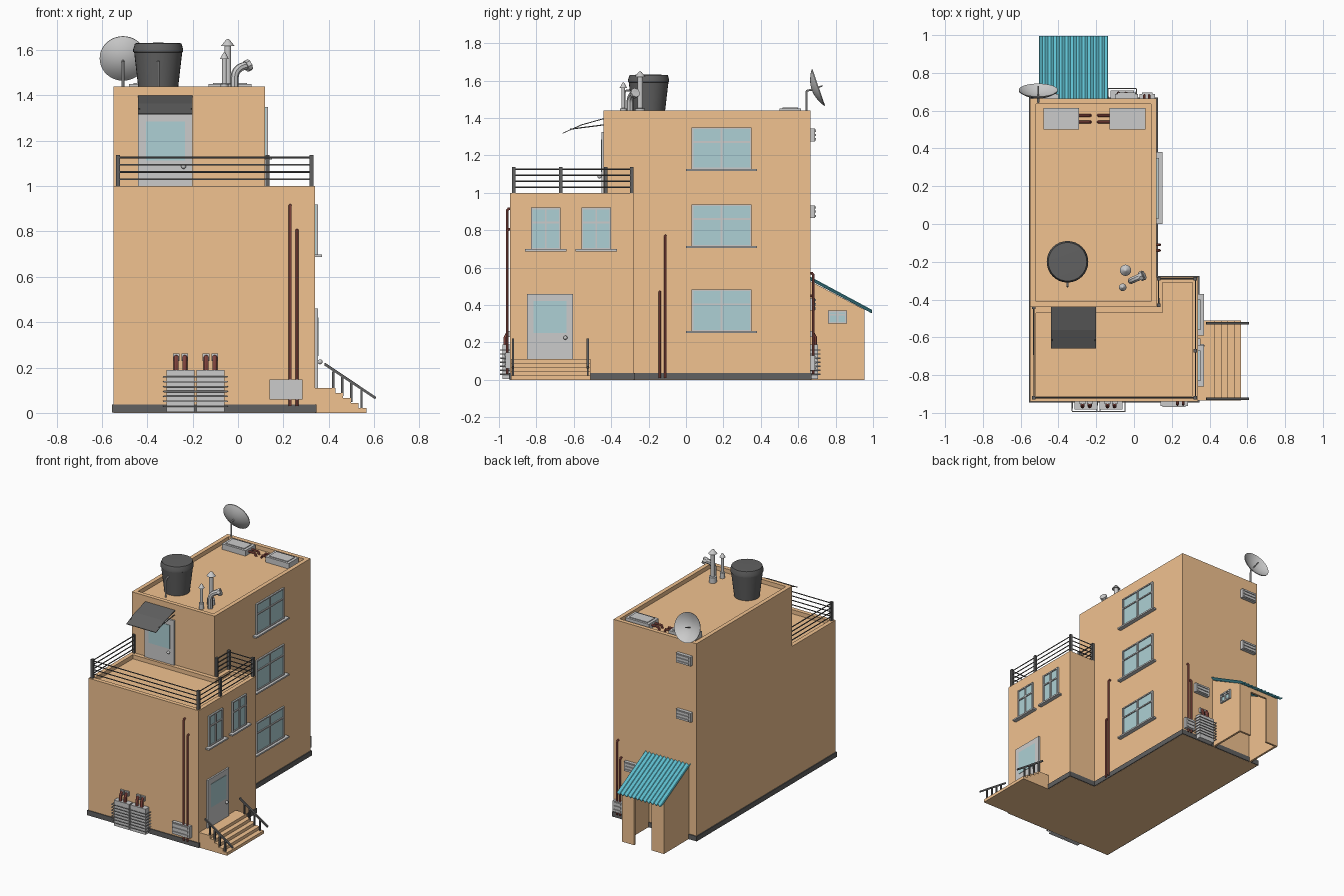
import bpy, bmesh, math
from mathutils import Vector

if "Cube" in bpy.data.objects:
    bpy.data.objects.remove(bpy.data.objects["Cube"])

def mat(name, r, g, b):
    m = bpy.data.materials.new(name)
    m.diffuse_color = (r, g, b, 1)
    m.use_nodes = True
    m.node_tree.nodes["Principled BSDF"].inputs["Base Color"].default_value = m.diffuse_color
    return m

ORANGE = mat("orange_plaster", .88, .54, .28)
BLACK = mat("black", .12, .12, .12)
GLASS = mat("glass", .42, .63, .66)
TEAL = mat("teal_sheet", .13, .6, .72)
RED = mat("red_pipe", .38, .1, .08)
GREY = None

def finish(name, bm, m=GREY, smooth=False):
    bmesh.ops.recalc_face_normals(bm, faces=bm.faces)
    me = bpy.data.meshes.new(name)
    bm.to_mesh(me)
    bm.free()
    return link(name, me, m, smooth)

def link(name, me, m, smooth):
    if smooth:
        me.shade_smooth()
        me.set_sharp_from_angle(angle=math.radians(40))
    ob = bpy.data.objects.new(name, me)
    bpy.context.collection.objects.link(ob)
    if m:
        me.materials.clear()
        me.materials.append(m)
    return ob

# Wall frames: u along the wall, w outward, v up
def front(base): return lambda u, w, v: Vector((u, base - w, v))
def back(base): return lambda u, w, v: Vector((u, base + w, v))
def right(base): return lambda u, w, v: Vector((base + w, u, v))
def world(u, w, v): return Vector((u, w, v))

def boxes(name, m, items, f=world):
    bm = bmesh.new()
    for u0, u1, w0, w1, v0, v1 in items:
        a, b = f(u0, w0, v0), f(u1, w1, v1)
        vs = bmesh.ops.create_cube(bm, size=1)["verts"]
        for p in vs:
            p.co = Vector([(a[i] + b[i]) / 2 + p.co[i] * abs(b[i] - a[i]) for i in range(3)])
    return finish(name, bm, m)

def prism_bm(pts, vec):
    bm = bmesh.new()
    face = bm.faces.new([bm.verts.new(p) for p in pts])
    ext = bmesh.ops.extrude_face_region(bm, geom=[face])["geom"]
    bmesh.ops.translate(bm, vec=vec, verts=[g for g in ext if isinstance(g, bmesh.types.BMVert)])
    bmesh.ops.recalc_face_normals(bm, faces=bm.faces)
    if not any(face in e.link_faces for e in bm.edges):
        bm.faces.new(face.verts)
    return bm

def prism(name, m, pts, vec):
    return finish(name, prism_bm(pts, vec), m)

def tubes(name, m, paths, r, f=world):
    cu = bpy.data.curves.new(name, "CURVE")
    cu.dimensions, cu.bevel_depth, cu.bevel_resolution, cu.use_fill_caps = "3D", r, 2, True
    for path in paths:
        s = cu.splines.new("POLY")
        s.points.add(len(path) - 1)
        for p, c in zip(s.points, path):
            p.co = (*f(*c), 1)
    tmp = bpy.data.objects.new(name + "_path", cu)
    bpy.context.collection.objects.link(tmp)
    dg = bpy.context.evaluated_depsgraph_get()
    me = bpy.data.meshes.new_from_object(tmp.evaluated_get(dg))
    bpy.data.objects.remove(tmp)
    return link(name, me, m, True)

def lathe(name, m, profile, loc, steps=32):
    bm = bmesh.new()
    vs = [bm.verts.new((r, 0, z)) for r, z in profile]
    es = [bm.edges.new(p) for p in zip(vs, vs[1:])]
    bmesh.ops.spin(bm, geom=vs + es, axis=(0, 0, 1), cent=(0, 0, 0), angle=math.tau, steps=steps)
    bmesh.ops.remove_doubles(bm, verts=bm.verts, dist=1e-5)
    ob = finish(name, bm, m, True)
    ob.location = loc
    return ob

# Main volumes with grey recessed roofs
def block(name, pts, h):
    bm = prism_bm([(x, y, 0) for x, y in pts], (0, 0, h))
    top = max(bm.faces, key=lambda q: q.calc_center_median().z)
    bmesh.ops.inset_region(bm, faces=[top], thickness=.03, use_even_offset=True)
    new = bmesh.ops.extrude_discrete_faces(bm, faces=[top])["faces"]
    bmesh.ops.translate(bm, vec=(0, 0, -.03), verts=new[0].verts)
    for q in bm.faces:
        q.material_index = int(q.calc_center_median().z > h - .04)
    ob = finish(name, bm, ORANGE)
    grey = bpy.data.materials.new("roof_grey")
    grey.diffuse_color = (.8, .8, .8, 1)
    grey.use_nodes = True
    grey.node_tree.nodes["Principled BSDF"].inputs["Base Color"].default_value = grey.diffuse_color
    ob.data.materials.append(grey)

block("tall_block", [(-.55, -.44), (.12, -.44), (.12, .665), (-.55, .665)], 1.44)
block("front_block", [(-.55, -.94), (.34, -.94), (.34, -.28), (.12, -.28), (.12, -.44), (-.55, -.44)], 1.0)
prism("plinth", BLACK, [(x, y, .001) for x, y in ((-.556, -.946), (.346, -.946), (.346, -.274),
      (.126, -.274), (.126, .671), (-.556, .671))], (0, 0, .036))

# Windows and doors
def window(name, f, u0, u1, v0, v1, sill=.03):
    t, um, vm = .009, (u0 + u1) / 2, v0 + (v1 - v0) * .63
    boxes(name + "_glass", GLASS, [(u0, u1, -.01, .004, v0, v1)], f)
    bars = [(a, a + t, -.01, .012, v0, v1) for a in (u0, um - t / 2, u1 - t)]
    bars += [(u0, u1, -.01, .0115, a, a + t) for a in (v0, vm, v1 - t)]
    if sill:
        bars.append((u0 - .03, u1 + .03, -.01, sill, v0 - .008, v0 + .003))
    boxes(name + "_frame", GREY, bars, f)

for i, z in enumerate((.258, .713, 1.125)):
    window(f"side_window_{i}", right(.12), .03, .35, z, z + .225)
for i, y in enumerate((-.83, -.56)):
    window(f"front_block_window_{i}", right(.34), y, y + .16, .695, .92)

def door(name, f, u0, u1, v0, v1, knob):
    boxes(name, GREY, [(u0, u1, -.01, .012, v0, v1)], f)
    boxes(name + "_glass", GLASS, [(u0 + .034, u1 - .034, 0, .015, v0 + .14, v1 - .04)], f)
    bm = bmesh.new()
    bmesh.ops.create_uvsphere(bm, u_segments=12, v_segments=8, radius=.011)
    finish(name + "_knob", bm, GREY, True).location = f(knob, .022, v0 + .115)

door("entrance_door", right(.34), -.85, -.605, .11, .46, -.645)
door("terrace_door", front(-.44), -.44, -.20, .972, 1.325, -.24)

# Awning over terrace door
prism("awning", BLACK, [(-.44, -.435, 1.40), (-.44, -.56, 1.365), (-.44, -.66, 1.32),
      (-.44, -.66, 1.316), (-.44, -.56, 1.36), (-.44, -.435, 1.395)], (.24, 0, 0))
tubes("awning_rods", BLACK, [[(x, -.44, 1.363), (x, -.62, 1.34)] for x in (-.435, -.205)], .003)

# Terrace railing
route = [(-.53, -.44), (-.53, -.92), (.325, -.92), (.325, -.29), (.13, -.29), (.13, -.43)]
tubes("terrace_rails", BLACK, [[(x, y, z) for x, y in route] for z in (1.03, 1.062, 1.094, 1.126)], .004)
boxes("terrace_posts", BLACK, [(x - .009, x + .009, y - .009, y + .009, .99, 1.137)
      for x, y in route + [(.325, -.67)]])

# Entrance steps and handrails
prof = [(.34, 0), (.34, .11), (.43, .11)]
for i in range(4):
    x, z = .43 + .034 * i, .11 - .022 * (i + 1)
    prof += [(x, z), (x + .034, z)]
prof += [(.566, 0)]
prism("steps", ORANGE, [(x, -.935, z) for x, z in prof], (0, .425, 0))
for n, y in enumerate((-.925, -.525)):
    prism(f"handrail_{n}", BLACK, [(.38, y - .006, .21), (.605, y - .006, .06),
          (.61, y - .006, .07), (.383, y - .006, .222)], (0, .012, 0))
    boxes(f"handrail_posts_{n}", BLACK, [(x - .005, x + .005, y - .005, y + .005,
          max(.0, .1 - (x - .42) * .65), .21 - (x - .38) * .66) for x in (.42, .46, .50, .545)])

# Wall pipes
def wall_pipes(name, f, items):
    tubes(name, RED, [[(u, .016, a), (u, .016, b - .01), (u, .009, b), (u, -.01, b)]
          for u, a, b in items], .007, f)

wall_pipes("front_pipes", front(-.94), [(.23, .03, .915), (.26, .03, .805)])
wall_pipes("side_pipes", right(.12), [(-.11, .01, .77), (-.14, .01, .47)])
wall_pipes("back_pipes", back(.665), [(.08, .03, .57), (.055, .03, .45)])

# Wall vent boxes with louvres
def vent(name, f, u0, u1, v0, v1):
    items = [(u0, u1, -.01, .024, v0, v1)]
    n = 3
    h = (v1 - v0) / n
    items += [(u0 + .012, u1 - .012, 0, .03, v0 + h * (i + .25), v0 + h * (i + .75)) for i in range(n)]
    boxes(name, GREY, items, f)

vent("front_vent", front(-.94), .14, .285, .06, .147)
vent("back_vent_small", back(.665), .03, .11, .05, .13)
for i, (u, v) in enumerate(((-.52, 1.275), (-.52, .865), (-.1, .37))):
    vent(f"back_vent_{i}", back(.665), u, u + .12, v, v + .068)

# Caged outdoor units with pipe pairs
def unit(name, f, u0, u1):
    boxes(name, GREY, [(u0, u1, -.01, .042, .003, .19)], f)
    tubes(name + "_cage", GREY, [[(u0 - .012, 0, z), (u0 - .012, .053, z), (u1 + .012, .053, z),
          (u1 + .012, 0, z)] for z in [.03 + .0215 * i for i in range(7)]], .0035, f)
    um = (u0 + u1) / 2
    us = (um - .019, um + .019)
    tubes(name + "_pipes", RED, [[(u, .025, .18), (u, .025, .225), (u, .015, .245), (u, -.01, .248)]
          for u in us], .011, f)
    boxes(name + "_sleeves", GREY, [(u - .015, u + .015, -.01, .012, .228, .262) for u in us], f)

unit("front_unit_left", front(-.94), -.315, -.192)
unit("front_unit_right", front(-.94), -.183, -.06)
unit("back_unit", back(.665), -.125, 0)

# Shed with corrugated roof
for n, x in (("left", -.49), ("right", -.165)):
    prism(f"shed_wall_{n}", ORANGE, [(x, .66, 0), (x, .955, 0), (x, .955, .375), (x, .66, .53)], (.015, 0, 0))
boxes("shed_back_wall", ORANGE, [(-.49, -.39, .94, .955, 0, .377), (-.25, -.15, .94, .955, 0, .377),
      (-.40, -.24, .94, .955, .345, .377)])
window("shed_window", right(-.15), .76, .86, .30, .37, 0)
bm = bmesh.new()
rows = []
for i in range(49):
    x, dz = -.5 + .36 * i / 48, .007 * math.cos(i * math.pi / 2)
    rows.append((bm.verts.new((x, .664, .545 + dz)), bm.verts.new((x, .995, .367 + dz))))
for a, b in zip(rows, rows[1:]):
    bm.faces.new((a[0], b[0], b[1], a[1]))
roof = finish("shed_roof", bm, TEAL)
sol = roof.modifiers.new("thickness", "SOLIDIFY")
sol.thickness = .005

# Water tank
lathe("water_tank", BLACK, [(0, 1.41), (.085, 1.41), (.106, 1.59), (.11, 1.592), (.11, 1.605),
      (.102, 1.63), (0, 1.633)], (-.352, -.2, 0))
tubes("tank_pipe", GREY, [[(-.352, -.29, 1.55), (-.352, -.325, 1.545), (-.352, -.33, 1.53), (-.352, -.33, 1.41)]], .006)

# Satellite dish: bowl opening to the back and up
bowl = [(.103 * i / 8, .035 * (i / 8) ** 2) for i in range(9)]
rim = [(r, z + .005) for r, z in reversed(bowl)]
dish = lathe("dish", GREY, bowl + rim, (-.507, .672, 1.551), 40)
dish.rotation_euler = (math.radians(-71), 0, 0)
tubes("dish_mast", GREY, [[(-.507, .645, 1.41), (-.507, .645, 1.545), (-.507, .675, 1.552)]], .006)
tubes("dish_feed", GREY, [[(-.507, .675, 1.552), (-.507, .73, 1.572)]], .004)

# Roof vents
for n, x, y, z, r in (("tall", -.045, -.245, 1.65, .015), ("short", -.06, -.335, 1.592, .01)):
    lathe(f"roof_vent_{n}", GREY, [(0, 1.41), (r * 1.8, 1.41), (r * 1.8, 1.45), (r, 1.452), (r, z - .03),
          (r * 2, z - .032), (r * .5, z - .004), (0, z)], (x, y, 0), 16)
arc = [(-.015 + .05 * (1 - math.cos(a)), -.3 + .022 * (1 - math.cos(a)), 1.48 + .05 * math.sin(a))
       for a in [math.radians(15 * i) for i in range(6)]]
tubes("roof_vent_elbow", GREY, [[(-.015, -.3, 1.41)] + arc + [(.052, -.27, 1.535)]], .018)
tubes("elbow_collar", GREY, [[(.035, -.278, 1.528), (.052, -.27, 1.536)]], .026)

# Roof units joined by red pipes
for n, x in (("left", -.48), ("right", -.13)):
    boxes(f"roof_unit_{n}", GREY, [(x, x + .19, .5, .615, 1.405, 1.45), (x + .02, x + .17, .515, .6, 1.44, 1.455)])
tubes("roof_unit_pipes", RED, [[(a, y, 1.43), (b, y, 1.43), (c, y, 1.405)] for y in (.54, .575)
      for a, b, c in ((-.3, -.24, -.23), (-.12, -.18, -.19))], .008)
